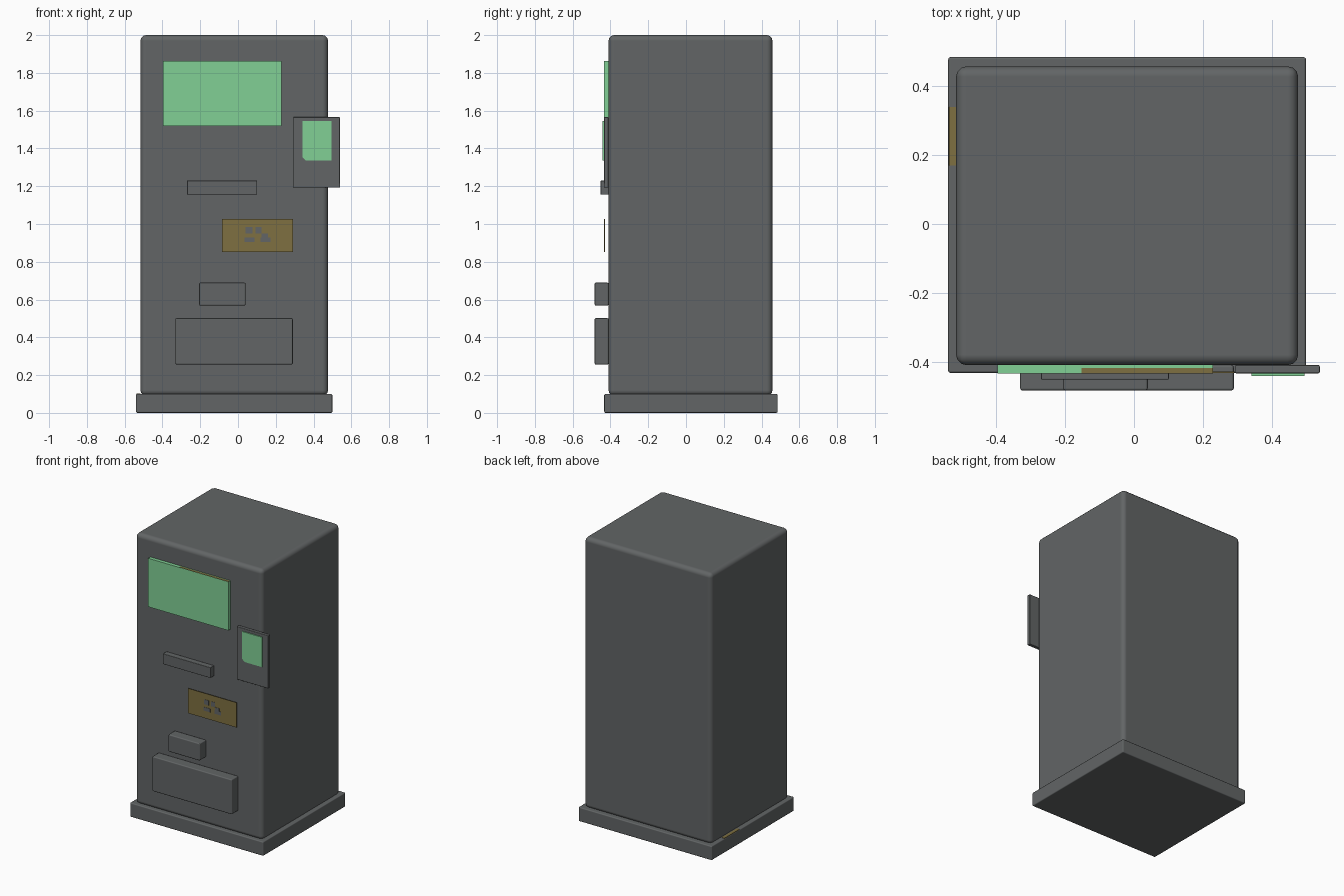
import bpy, bmesh, math

cube = bpy.data.objects.get("Cube")
if cube:
    bpy.data.objects.remove(cube, do_unlink=True)


def material(name, rgb):
    m = bpy.data.materials.new(name)
    m.use_nodes = True
    m.diffuse_color = (*rgb, 1)
    bsdf = m.node_tree.nodes["Principled BSDF"]
    bsdf.inputs["Base Color"].default_value = (*rgb, 1)
    bsdf.inputs["Roughness"].default_value = 0.8
    return m


GREY = material("dark grey metal", (0.122, 0.130, 0.132))
GREEN = material("screen green", (0.22, 0.63, 0.30))
GOLD = material("dull gold", (0.21, 0.16, 0.052))


def finish(name, bm, mat, bevel=0, segments=2):
    """Turn a bmesh into a shaded object with an optional rounded edge."""
    bmesh.ops.recalc_face_normals(bm, faces=bm.faces)
    mesh = bpy.data.meshes.new(name)
    bm.to_mesh(mesh)
    bm.free()
    mesh.materials.append(mat)
    ob = bpy.data.objects.new(name, mesh)
    bpy.context.collection.objects.link(ob)
    if bevel:
        mod = ob.modifiers.new("rounded edges", "BEVEL")
        mod.width, mod.segments = bevel, segments
        mod.harden_normals = True
    bpy.ops.object.select_all(action="DESELECT")
    ob.select_set(True)
    bpy.context.view_layer.objects.active = ob
    bpy.ops.object.shade_smooth_by_angle(angle=math.radians(35))
    return ob


def box(name, x, y, z, mat=GREY, bevel=0, segments=2):
    """Box from its (min, max) range on each axis."""
    bm = bmesh.new()
    bmesh.ops.create_cube(bm, size=1)
    for v in bm.verts:
        v.co = [(lo + hi) / 2 + c * (hi - lo)
                for c, (lo, hi) in zip(v.co, (x, y, z))]
    return finish(name, bm, mat, bevel, segments)


FRONT = -0.41

# Cabinet and plinth
box("cabinet", (-0.517, 0.477), (FRONT, 0.458), (0.09, 2), bevel=0.03, segments=3)
box("plinth", (-0.54, 0.5), (-0.433, 0.485), (0, 0.1), bevel=0.007)
box("plinth_gold_strip", (-0.538, -0.516), (0.17, 0.34), (0.098, 0.102), GOLD)

# Main display with a gold strip along its upper edge
box("main_display", (-0.396, 0.229), (-0.435, FRONT + 0.01), (1.52, 1.862), GREEN)
box("display_gold_strip", (-0.153, 0.229), (-0.434, -0.419), (1.86, 1.864), GOLD)

# Side card reader, overhanging the cabinet edge
box("reader_plate", (0.293, 0.54), (-0.434, FRONT), (1.192, 1.566), bevel=0.004)

# Reader screen with one clipped corner
left, right, low, high, cut = 0.341, 0.495, 1.335, 1.545, 0.018
bm = bmesh.new()
outline = [(left + cut, low), (right, low), (right, high), (left, high), (left, low + cut)]
face = bm.faces.new([bm.verts.new((x, -0.441, z)) for x, z in outline])
side = bmesh.ops.extrude_face_region(bm, geom=[face])["geom"]
bmesh.ops.translate(bm, vec=(0, 0.009, 0),
                    verts=[v for v in side if isinstance(v, bmesh.types.BMVert)])
finish("reader_screen", bm, GREEN)

# Card slot, coin cup and collection tray
box("card_slot", (-0.27, 0.101), (-0.452, FRONT), (1.156, 1.23), bevel=0.003)
box("coin_cup", (-0.206, 0.04), (-0.484, FRONT), (0.568, 0.69), bevel=0.007)
box("collection_tray", (-0.331, 0.29), (-0.484, FRONT), (0.256, 0.502), bevel=0.007)

# Gold keypad plate with small grey keys
box("keypad_plate", (-0.085, 0.292), (-0.433, -0.429), (0.852, 1.027), GOLD)
keys = [(0.058, 0.967, 0.036, 0.034), (0.109, 0.967, 0.032, 0.034),
        (0.061, 0.917, 0.052, 0.025), (0.146, 0.917, 0.052, 0.025),
        (0.141, 0.94, 0.034, 0.022)]
for i, (x, z, w, h) in enumerate(keys):
    box(f"key_{i + 1}", (x - w / 2, x + w / 2), (-0.435, -0.431), (z - h / 2, z + h / 2))
